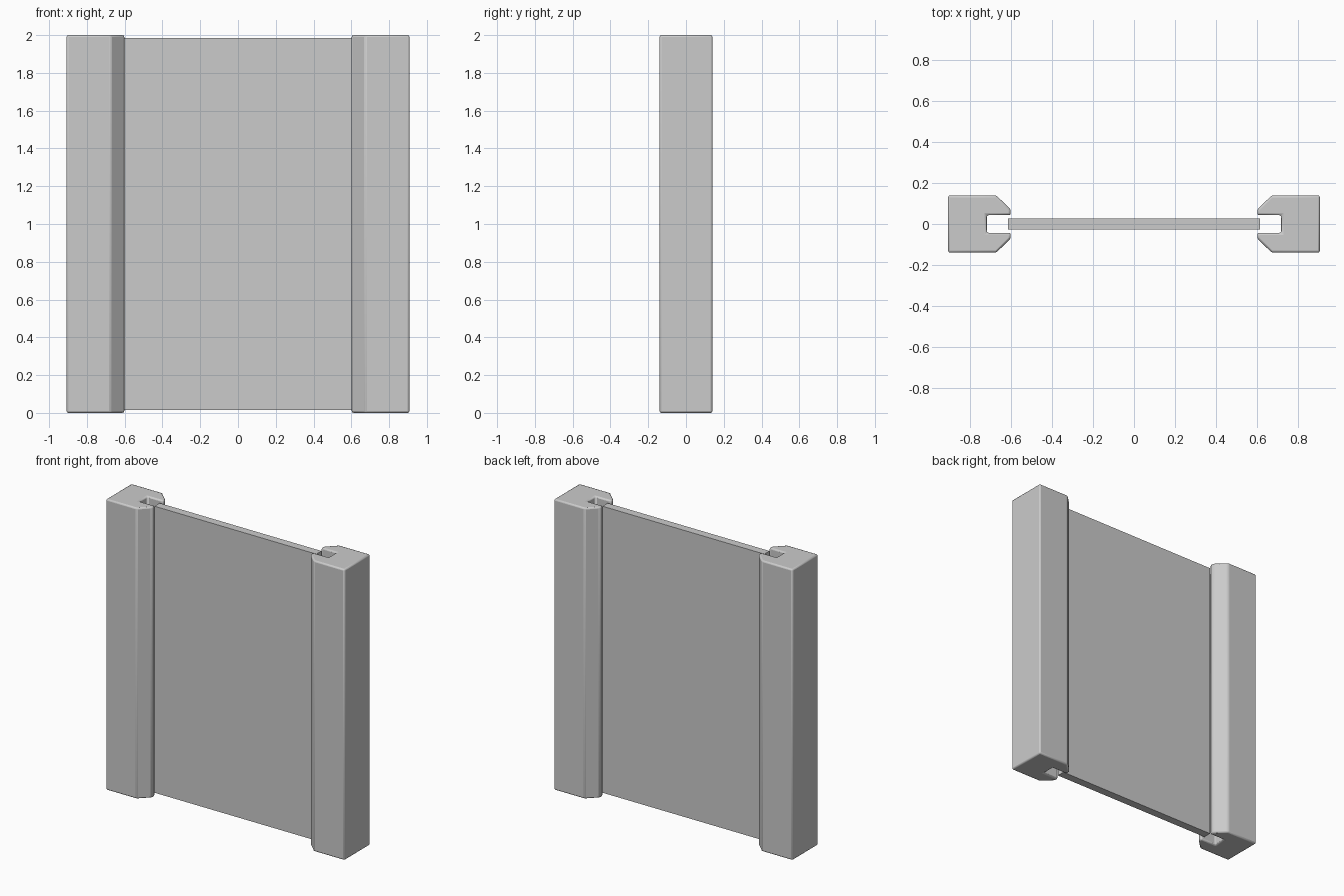
import bpy, bmesh

if "Cube" in bpy.data.objects:
    bpy.data.objects.remove(bpy.data.objects["Cube"])

HEIGHT = 2.0


def prism(name, outline, z0, z1):
    """Extrude a closed XY outline from z0 to z1."""
    bm = bmesh.new()
    base = bm.faces.new([bm.verts.new((x, y, z0)) for x, y in outline])
    top = bmesh.ops.extrude_face_region(bm, geom=[base])["geom"]
    verts = [v for v in top if isinstance(v, bmesh.types.BMVert)]
    bmesh.ops.translate(bm, vec=(0, 0, z1 - z0), verts=verts)
    bmesh.ops.recalc_face_normals(bm, faces=bm.faces)
    mesh = bpy.data.meshes.new(name)
    bm.to_mesh(mesh)
    bm.free()
    obj = bpy.data.objects.new(name, mesh)
    bpy.context.collection.objects.link(obj)
    return obj


# Slotted posts: block with chamfered inner corners and a groove for the panel
half = [(0.908, 0.14), (0.673, 0.14), (0.602, 0.071), (0.602, 0.043), (0.719, 0.043)]
profile = half + [(x, -y) for x, y in reversed(half)]

for name, side in (("left_post", -1), ("right_post", 1)):
    post = prism(name, [(side * x, y) for x, y in profile], 0, HEIGHT)
    bevel = post.modifiers.new("soft_edges", "BEVEL")
    bevel.width = 0.01
    bevel.segments = 2
    bevel.limit_method = "ANGLE"
    bpy.ops.object.select_all(action="DESELECT")
    post.select_set(True)
    bpy.context.view_layer.objects.active = post
    bpy.ops.object.shade_smooth_by_angle()

# Thin panel held just inside the groove mouths
px, py = 0.615, 0.028
prism("panel", [(-px, -py), (px, -py), (px, py), (-px, py)], 0.016, 1.986)
